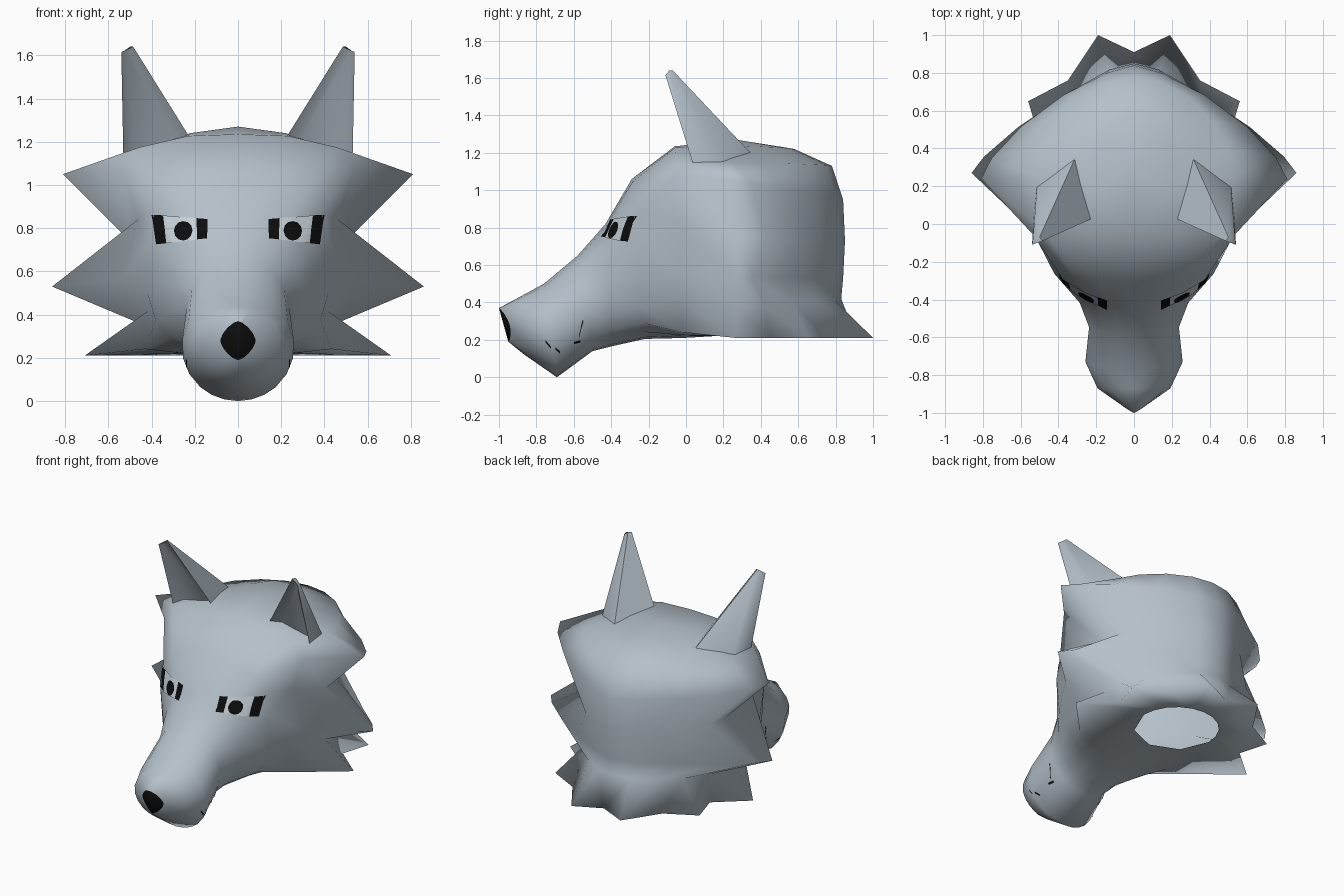
import bpy, bmesh, math
from mathutils import Vector
from mathutils.bvhtree import BVHTree

if "Cube" in bpy.data.objects:
    bpy.data.objects.remove(bpy.data.objects["Cube"])


def material(name, rgb):
    m = bpy.data.materials.new(name)
    m.diffuse_color = (*rgb, 1)
    m.use_nodes = True
    m.node_tree.nodes["Principled BSDF"].inputs["Base Color"].default_value = m.diffuse_color
    return m


FUR = material("grey_fur", (0.46, 0.53, 0.59))
LIGHT = material("light_grey_eye", (0.58, 0.65, 0.70))
BLACK = material("black", (0.004, 0.004, 0.004))


def finish(name, bm, mats, angle=40):
    """Turn a half model into a mirrored, smooth shaded object."""
    me = bpy.data.meshes.new(name)
    bm.to_mesh(me)
    ob = bpy.data.objects.new(name, me)
    bpy.context.collection.objects.link(ob)
    for m in mats:
        me.materials.append(m)
    bpy.ops.object.select_all(action='DESELECT')
    ob.select_set(True)
    bpy.context.view_layer.objects.active = ob
    bpy.ops.object.shade_smooth_by_angle(angle=math.radians(angle))
    mod = ob.modifiers.new("mirror", 'MIRROR')
    mod.use_clip = True
    return ob


def spow(v, p):
    return math.copysign(abs(v) ** p, v)


# ---- head shell: half rings from nose to cheek fur, then arcs round the back
ANGLES = [0, 20, 42, 62, 82, 102, 120, 138, 152, 166, 180]
# y at top, y at bottom, top z, bottom z, half width, squareness
SECTIONS = [
    (-1.00, -0.95, 0.37, 0.19, 0.082, 1.5),
    (-0.87, -0.87, 0.44, 0.125, 0.195, 2.0),
    (-0.76, -0.69, 0.50, 0.00, 0.26, 2.0),
    (-0.58, -0.50, 0.65, 0.14, 0.24, 2.1),
    (-0.43, -0.40, 0.82, 0.165, 0.29, 2.1),
    (-0.29, -0.22, 1.06, 0.205, 0.425, 2.7),
    (-0.06, -0.02, 1.235, 0.21, 0.465, 2.7),
]
# last section: x scale and z shift for ear seats and start of the cheek spikes
SHAPE = {1: (1.1, .015), 2: (1.33, .04), 3: (1.27, .06), 5: (1.18, 0),
         7: (1.25, -.07), 8: (1.1, -.03)}
# jagged cheek outline, top to the front rim of the neck hole
TUFTS = [(0, .27, 1.27), (.22, .20, 1.24), (.52, .25, 1.15), (.81, .24, 1.05),
         (.50, .27, .74), (.86, .27, .53), (.48, .28, .37), (.71, .27, .21),
         (.27, .42, .22), (.19, .23, .22), (0, .15, .22)]
# for each height: back centre y and z, arc sharpness
BACK = {1: (.58, 1.22, 1), 2: (.78, 1.13, 1.1), 3: (.84, .95, 1.45),
        4: (.85, .73, 1.15), 5: (.84, .53, 1.6), 6: (.83, .42, 1.15)}
SKIRT = [(.50, .45), (.56, .65), (.35, .76), (.19, 1.0), (0, .91)]

bm = bmesh.new()
rings = []
for i, (yt, yb, zt, zb, w, n) in enumerate(SECTIONS):
    ring = []
    for k, a in enumerate(ANGLES):
        s, c = math.sin(math.radians(a)), math.cos(math.radians(a))
        x = w * spow(s, 2 / n) if 0 < a < 180 else 0
        f = (1 - spow(c, 2 / n)) / 2
        y, z = yt + (yb - yt) * f, zt + (zb - zt) * f
        if i == len(SECTIONS) - 1:
            scale, shift = SHAPE.get(k, (1, 0))
            x, z = x * scale, z + shift
        if i == 0:
            y += .4 * x                    # nose comes to a ridge
        ring.append(bm.verts.new((x, y, z)))
    rings.append(ring)
rings.append([bm.verts.new(p) for p in TUFTS])

bm.faces.new(rings[0]).material_index = 1     # black nose
for a, b in zip(rings, rings[1:]):
    for k in range(len(ANGLES) - 1):
        bm.faces.new((a[k], b[k], b[k + 1], a[k + 1]))

edge = rings[-1]
rows = [[edge[0]] * 6]
for k in range(1, 9):
    x0, y0, z0 = TUFTS[k]
    row = [edge[k]]
    for j in range(1, 6):
        t = math.radians(18 * j)
        c, s = (math.cos(t) if j < 5 else 0), math.sin(t)
        if k == 7:                         # jagged neck fur
            p = (*SKIRT[j - 1], .21)
        elif k == 8:                       # neck hole
            p = (.27 * c, .42 + .27 * s, .22)
        else:
            yb, zb, sharp = BACK[k]
            p = (x0 * c ** sharp, y0 + (yb - y0) * s ** sharp, z0 + (zb - z0) * j / 5)
        row.append(bm.verts.new(p))
    rows.append(row)
for k in range(8):
    for j in range(5):
        a, b = rows[k], rows[k + 1]
        quad = [a[j], a[j + 1], b[j + 1], b[j]]
        bm.faces.new(quad if k else quad[1:])
bmesh.ops.recalc_face_normals(bm, faces=bm.faces)
bm.normal_update()
tree = BVHTree.FromBMesh(bm)
finish("head", bm, [FUR, BLACK], 180)
bm.free()


# ---- thin plates laid on the head surface
def on_head(origin, direction, lift):
    d = Vector(direction)
    loc, nor, _, _ = tree.ray_cast(Vector(origin), d)
    if loc is None:
        return Vector(origin)
    if nor.dot(d) > 0:
        nor = -nor
    return loc + nor * lift


def front(x, z, lift):
    return on_head((x, -3, z), (0, 1, 0), lift)


def side(y, z, lift):
    return on_head((3, y, z), (-1, 0, 0), lift)


# eyes: four-sided plate with black corners
bm = bmesh.new()
NU, NV = 10, 4
grid = []
for i in range(NU + 1):
    u = i / NU
    top = (.14 + .255 * u, .84 + .022 * u)
    low = (.14 + .235 * u, .75 - .025 * u)
    grid.append([bm.verts.new(front(low[0] + (top[0] - low[0]) * v / NV,
                                    low[1] + (top[1] - low[1]) * v / NV, .006))
                 for v in range(NV + 1)])
for i in range(NU):
    for v in range(NV):
        f = bm.faces.new((grid[i][v], grid[i + 1][v], grid[i + 1][v + 1], grid[i][v + 1]))
        f.material_index = int(i < 2 or i >= NU - 2)
finish("eye", bm, [LIGHT, BLACK])
bm.free()

# pupils
bm = bmesh.new()
mid = bm.verts.new(front(.25, .785, .0095))
rim = [bm.verts.new(front(.25 + .042 * math.cos(i * math.pi / 6),
                          .785 + .045 * math.sin(i * math.pi / 6), .0095)) for i in range(12)]
for i in range(12):
    bm.faces.new((mid, rim[i], rim[(i + 1) % 12]))
finish("pupil", bm, [BLACK])
bm.free()

# small mouth marks
bm = bmesh.new()
for y, z, dy, dz in ((-.75, .19, .03, -.03), (-.70, .15, .025, -.015),
                     (-.60, .18, .035, .015), (-.575, .21, .022, .09)):
    pts = [(y, z), (y + dy, z + dz - .006), (y + dy, z + dz + .006), (y, z + .012)]
    bm.faces.new([bm.verts.new(side(*p, .005)) for p in pts])
finish("mouth_mark", bm, [BLACK])
bm.free()

# ---- ears: four-sided spikes with a hollow front
bm = bmesh.new()
base = [bm.verts.new(p) for p in ((.22, .03, 1.215), (.53, .05, 1.10),
                                  (.51, .25, 1.06), (.28, .42, 1.12))]
tip = [bm.verts.new(p) for p in ((.485, -.09, 1.64), (.54, -.11, 1.615),
                                 (.535, -.08, 1.615), (.50, -.07, 1.64))]
sides = [bm.faces.new((base[i], base[(i + 1) % 4], tip[(i + 1) % 4], tip[i])) for i in range(4)]
bm.faces.new(tip)
bmesh.ops.recalc_face_normals(bm, faces=bm.faces)
bmesh.ops.inset_region(bm, faces=[sides[0]], thickness=.018, use_even_offset=True)
low, high = (base[2].co + base[3].co) / 2, (tip[2].co + tip[3].co) / 2
for v in sides[0].verts:                   # push the hollow towards the back
    t = (v.co.z - low.z) / (high.z - low.z)
    v.co = v.co.lerp(low.lerp(high, t), .25)
finish("ear", bm, [FUR], 65)
bm.free()
